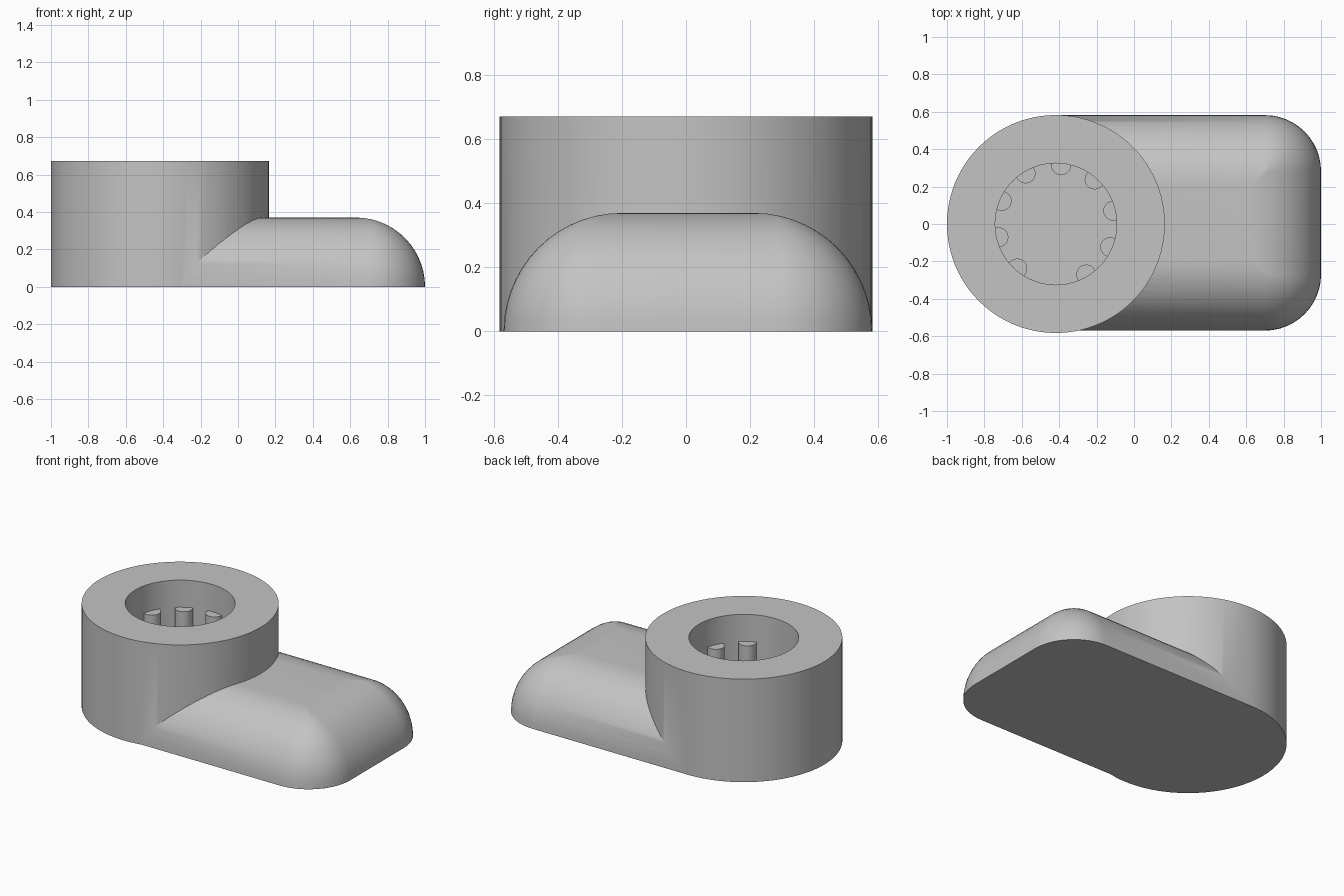
import bpy, bmesh
from math import sin, cos, pi, radians

old = bpy.data.objects.get("Cube")
if old:
    bpy.data.objects.remove(old, do_unlink=True)

CX = -0.4175                    # axis of the round hub
HUB_R, HUB_H = 0.5825, 0.672
HOLE_R, FLOOR = 0.325, 0.12
RIB_TOP = 0.495

grey = bpy.data.materials.new("plain grey")
grey.use_nodes = True
colour = (0.55, 0.55, 0.55, 1)
grey.diffuse_color = colour
grey.node_tree.nodes["Principled BSDF"].inputs["Base Color"].default_value = colour


def cylinder(name, x, y, radius, bottom, top, sides):
    bpy.ops.mesh.primitive_cylinder_add(
        vertices=sides, radius=radius, depth=top - bottom,
        location=(x, y, (bottom + top) / 2))
    ob = bpy.context.object
    ob.name = name
    ob.data.materials.append(grey)
    return ob


def smooth(ob):
    bpy.ops.object.select_all(action='DESELECT')
    ob.select_set(True)
    bpy.context.view_layer.objects.active = ob
    bpy.ops.object.shade_smooth_by_angle(angle=radians(30))


def boolean(ob, other, operation):
    mod = ob.modifiers.new(operation.lower(), 'BOOLEAN')
    mod.object, mod.operation, mod.solver = other, operation, 'EXACT'
    bpy.context.view_layer.objects.active = ob
    bpy.ops.object.modifier_apply(modifier=mod.name)
    bpy.data.objects.remove(other, do_unlink=True)


def make_arm(height=0.37, half=0.576, y_mid=0.006, corner=0.3, steps=14, arc=12):
    """Rounded-end slab: stacked outlines inset along a quarter circle."""
    bm = bmesh.new()
    rings = []
    for i in range(steps + 1):
        a = i / steps * pi / 2
        inset, z = height * (1 - cos(a)), height * sin(a)
        r = max(corner - inset, 0.01)
        w, end = half - inset, 1 - inset
        pts = [(CX, -w)]
        for side in (-1, 1):
            for k in range(arc + 1):
                t = (k / arc - (side < 0)) * pi / 2
                pts.append((end - r + r * cos(t), side * (w - r) + r * sin(t)))
        pts.append((CX, w))
        rings.append([bm.verts.new((x, y + y_mid, z)) for x, y in pts])
    n = len(rings[0])
    for low, high in zip(rings, rings[1:]):
        for k in range(n):
            m = (k + 1) % n
            bm.faces.new((low[k], low[m], high[m], high[k]))
    bm.faces.new(rings[0][::-1])
    bm.faces.new(rings[-1])
    bmesh.ops.remove_doubles(bm, verts=bm.verts, dist=1e-5)
    bmesh.ops.recalc_face_normals(bm, faces=bm.faces)
    mesh = bpy.data.meshes.new("arm")
    bm.to_mesh(mesh)
    bm.free()
    ob = bpy.data.objects.new("arm", mesh)
    bpy.context.collection.objects.link(ob)
    mesh.materials.append(grey)
    return ob


# Hub joined with the arm, then bored out
body = cylinder("lever_body", CX, 0, HUB_R, 0, HUB_H, 96)
boolean(body, make_arm(), 'UNION')
boolean(body, cylinder("bore_cutter", CX, 0, HOLE_R, FLOOR, 1, 64), 'DIFFERENCE')
smooth(body)

# Splines around the bore: ten places, one left empty
for k in range(10):
    if k == 7:
        continue
    a = radians(13 + 36 * k)
    rib = cylinder(f"bore_rib_{k + 1}", CX + 0.315 * cos(a), 0.315 * sin(a),
                   0.053, FLOOR - 0.01, RIB_TOP, 24)
    smooth(rib)
